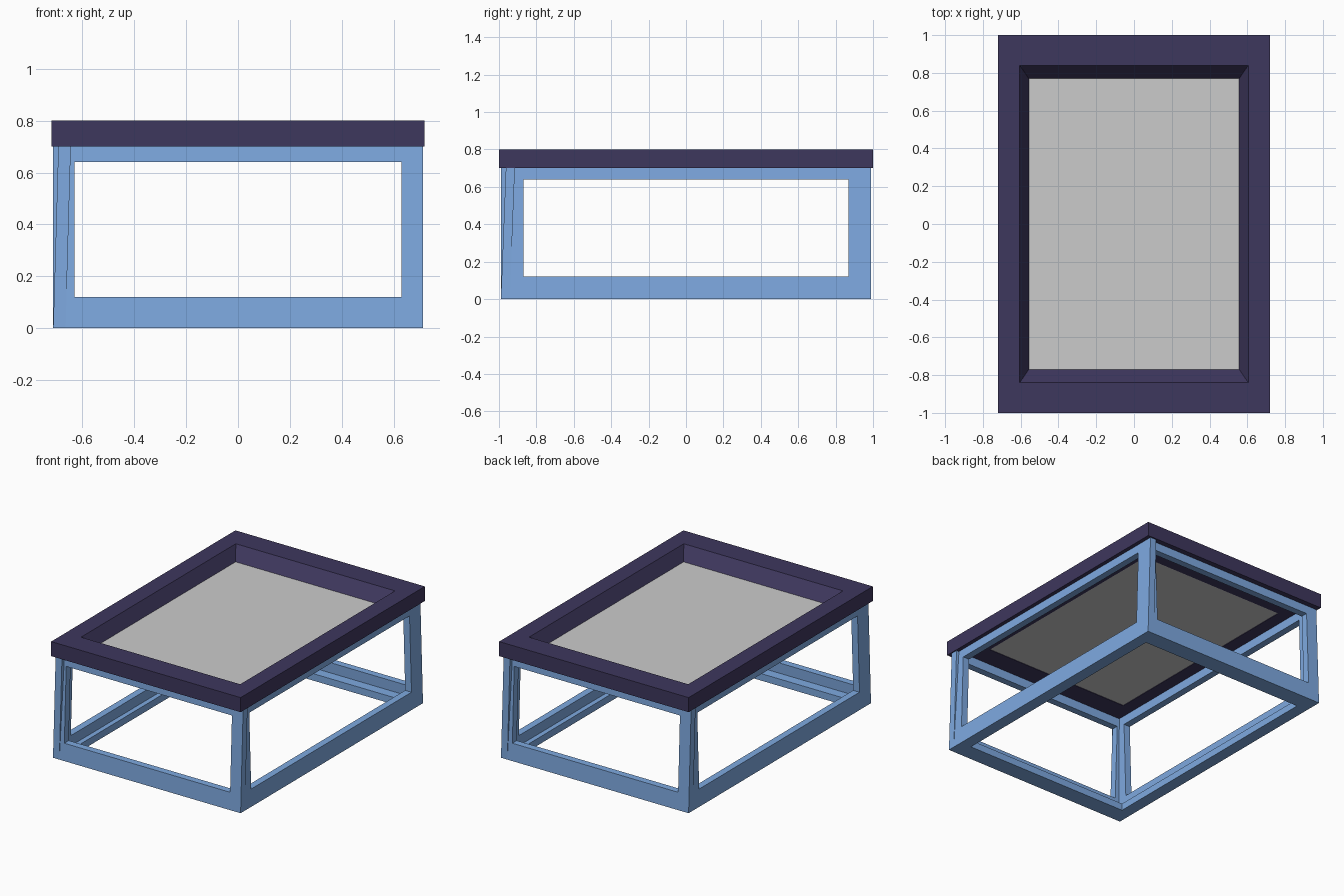
import bpy, bmesh
from math import pi
from mathutils import Matrix

if "Cube" in bpy.data.objects:
    bpy.data.objects.remove(bpy.data.objects["Cube"])


def paint(name, rgb):
    m = bpy.data.materials.new(name)
    m.diffuse_color = (*rgb, 1)
    m.use_nodes = True
    m.node_tree.nodes["Principled BSDF"].inputs["Base Color"].default_value = m.diffuse_color
    return m


blue = paint("blue", (0.21, 0.40, 0.75))
purple = paint("dark_purple", (0.048, 0.038, 0.11))


def frame(name, loops, mat, angle=0):
    """Closed frame made by bridging four-cornered loops in a cycle."""
    bm = bmesh.new()
    rings = [[bm.verts.new(p) for p in loop] for loop in loops]
    for a, b in zip(rings, rings[1:] + rings[:1]):
        for i in range(4):
            j = (i + 1) % 4
            bm.faces.new((a[i], a[j], b[j], b[i]))
    bmesh.ops.recalc_face_normals(bm, faces=bm.faces[:])
    bm.transform(Matrix.Rotation(angle, 4, 'Z'))
    me = bpy.data.meshes.new(name)
    bm.to_mesh(me)
    bm.free()
    me.materials.append(mat)
    ob = bpy.data.objects.new(name, me)
    bpy.context.collection.objects.link(ob)


def rect(hx, hy, z):
    return [(-hx, -hy, z), (hx, -hy, z), (hx, hy, z), (-hx, hy, z)]


HX, HY, TOP, T = 0.713, 0.99, 0.70, 0.048   # base half sizes, height, wall
OX, OY, Z0, Z1 = 0.63, 0.87, 0.12, 0.64     # window openings
LX, LY = 0.02, 0.027                        # inward lean over the height


def panel(name, half, depth, opening, lean_end, lean, angle):
    """Leaning window frame: one end upright, the other meets its neighbour."""
    def loop(points, inset):
        return [(u, -depth + inset + lean * z / TOP, z) for u, z in points]
    outer = [(-half, 0), (half, 0), (half, TOP), (-half + lean_end, TOP)]
    inner = [(-opening, Z0), (opening, Z0), (opening, Z1), (-opening, Z1)]
    frame(name, [loop(outer, 0), loop(inner, 0), loop(inner, T), loop(outer, T)],
          blue, angle)


# Base walls, arranged pinwheel fashion
for i, side in enumerate(("front", "right", "back", "left")):
    if i % 2 == 0:
        panel(side + "_wall", HX, HY, OX, LX, LY, i * pi / 2)
    else:
        panel(side + "_wall", HY, HX, OY, LY, LX, i * pi / 2)

# Base floor frame
frame("floor_frame", [rect(HX - 0.002, HY - 0.002, 0), rect(OX, OY, 0),
                      rect(OX, OY, T), rect(HX - 0.004, HY - 0.004, T)], blue)

# Table top rim with bevelled inner edge
frame("top_rim", [rect(0.72, 1.0, 0.70), rect(0.72, 1.0, 0.80),
                  rect(0.605, 0.84, 0.80), rect(0.557, 0.77, 0.715),
                  rect(0.557, 0.77, 0.70)], purple)

# Recessed grey panel
bpy.ops.mesh.primitive_cube_add(size=1, location=(0, 0, 0.709))
pane = bpy.context.object
pane.name = "inset_panel"
pane.scale = (1.114, 1.54, 0.012)
